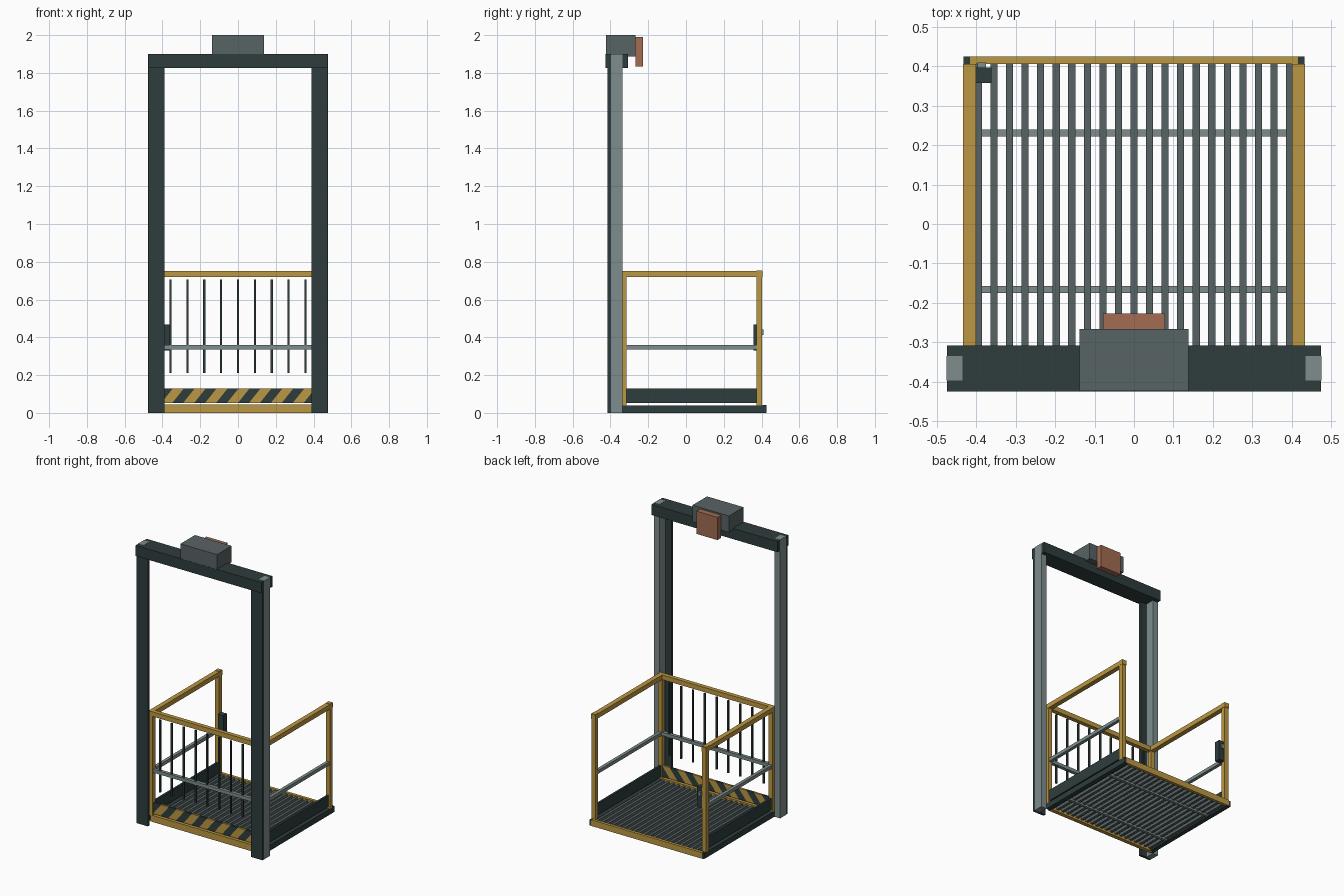
import bpy
import bmesh
import math
from mathutils import Vector

cube = bpy.data.objects.get("Cube")
if cube:
    bpy.data.objects.remove(cube, do_unlink=True)


def material(name, rgb):
    m = bpy.data.materials.new(name)
    m.use_nodes = True
    m.diffuse_color = (*rgb, 1)
    m.node_tree.nodes["Principled BSDF"].inputs["Base Color"].default_value = (*rgb, 1)
    return m


yellow = material("safety yellow", (0.50, 0.31, 0.055))
dark = material("dark green steel", (0.028, 0.046, 0.046))
light = material("light grey steel", (0.21, 0.27, 0.265))
grey = material("mid grey steel", (0.098, 0.125, 0.13))
copper = material("copper brown", (0.36, 0.15, 0.085))


def box(name, mat, x, y, z):
    """Box from (min, max) pairs along each axis."""
    size = [b - a for a, b in (x, y, z)]
    centre = Vector([(a + b) / 2 for a, b in (x, y, z)])
    bm = bmesh.new()
    bmesh.ops.create_cube(bm, size=1)
    bmesh.ops.scale(bm, vec=size, verts=bm.verts)
    bmesh.ops.translate(bm, vec=centre, verts=bm.verts)
    mesh = bpy.data.meshes.new(name)
    bm.to_mesh(mesh)
    bm.free()
    mesh.materials.append(mat)
    obj = bpy.data.objects.new(name, mesh)
    bpy.context.collection.objects.link(obj)
    return obj


def pair(name, mat, x, y, z):
    """The same box on the left (+x) and right (-x) side."""
    box("left_" + name, mat, x, y, z)
    box("right_" + name, mat, (-x[1], -x[0]), y, z)


# Mast: L-shaped uprights, head beam, drive unit
pair("mast_face", dark, (0.39, 0.475), (-0.415, -0.398), (0, 1.9))
pair("mast_flange", light, (0.435, 0.476), (-0.398, -0.335), (0, 1.901))
box("head_beam", dark, (-0.475, 0.475), (-0.425, -0.308), (1.827, 1.9))
box("drive_housing", grey, (-0.138, 0.138), (-0.424, -0.267), (1.888, 2.0))
box("drive_motor", copper, (-0.079, 0.079), (-0.267, -0.227), (1.835, 1.99))

# Platform frame
pair("side_sill", dark, (0.402, 0.433), (-0.335, 0.425), (0, 0.038))
box("front_sill", yellow, (-0.418, 0.418), (-0.345, -0.318), (0, 0.045))
box("back_sill", yellow, (-0.418, 0.418), (0.406, 0.426), (0, 0.042))

# Grating bars lying on two cross members
for i in range(-10, 11):
    x = i * 0.0395
    box("grating_bar", grey, (x - 0.009, x + 0.009), (-0.32, 0.408), (0.012, 0.036))
for y in (-0.166, 0.231):
    box("cross_member", light, (-0.402, 0.402), (y - 0.009, y + 0.009), (0.002, 0.02))

# Guard rails
pair("front_rail_post", yellow, (0.403, 0.433), (-0.345, -0.316), (0.038, 0.75))
pair("back_rail_post", yellow, (0.403, 0.433), (0.372, 0.402), (0.038, 0.755))
pair("top_rail", yellow, (0.401, 0.434), (-0.345, 0.406), (0.72, 0.752))
box("front_top_rail", yellow, (-0.403, 0.403), (-0.345, -0.316), (0.72, 0.752))
pair("middle_rail", light, (0.407, 0.429), (-0.317, 0.373), (0.336, 0.359))
box("front_middle_rail", light, (-0.405, 0.405), (-0.342, -0.319), (0.336, 0.359))
pair("kick_plate", dark, (0.411, 0.425), (-0.317, 0.373), (0.053, 0.13))
for i in range(-4, 5):
    x = i * 0.0893
    box("baluster", dark, (x - 0.0055, x + 0.0055), (-0.336, -0.325), (0.21, 0.705))

# Front kick plate, sliced along slanted lines into hazard stripes
plate = box("front_kick_plate", dark, (-0.41, 0.41), (-0.338, -0.324), (0.053, 0.13))
plate.data.materials.append(yellow)
stripe, slant = 0.058, 0.8
bm = bmesh.new()
bm.from_mesh(plate.data)
for i in range(-9, 9):
    bmesh.ops.bisect_plane(bm, geom=bm.verts[:] + bm.edges[:] + bm.faces[:],
                           plane_co=(i * stripe, 0, 0.053), plane_no=(1, 0, -slant))
for f in bm.faces:
    c = f.calc_center_median()
    f.material_index = math.floor((c.x - slant * (c.z - 0.053)) / stripe) % 2
bm.to_mesh(plate.data)
bm.free()

# Control box with its button on the right back post
box("control_box", dark, (-0.403, -0.362), (0.358, 0.397), (0.33, 0.468))
box("control_button", light, (-0.397, -0.376), (0.397, 0.41), (0.412, 0.442))
